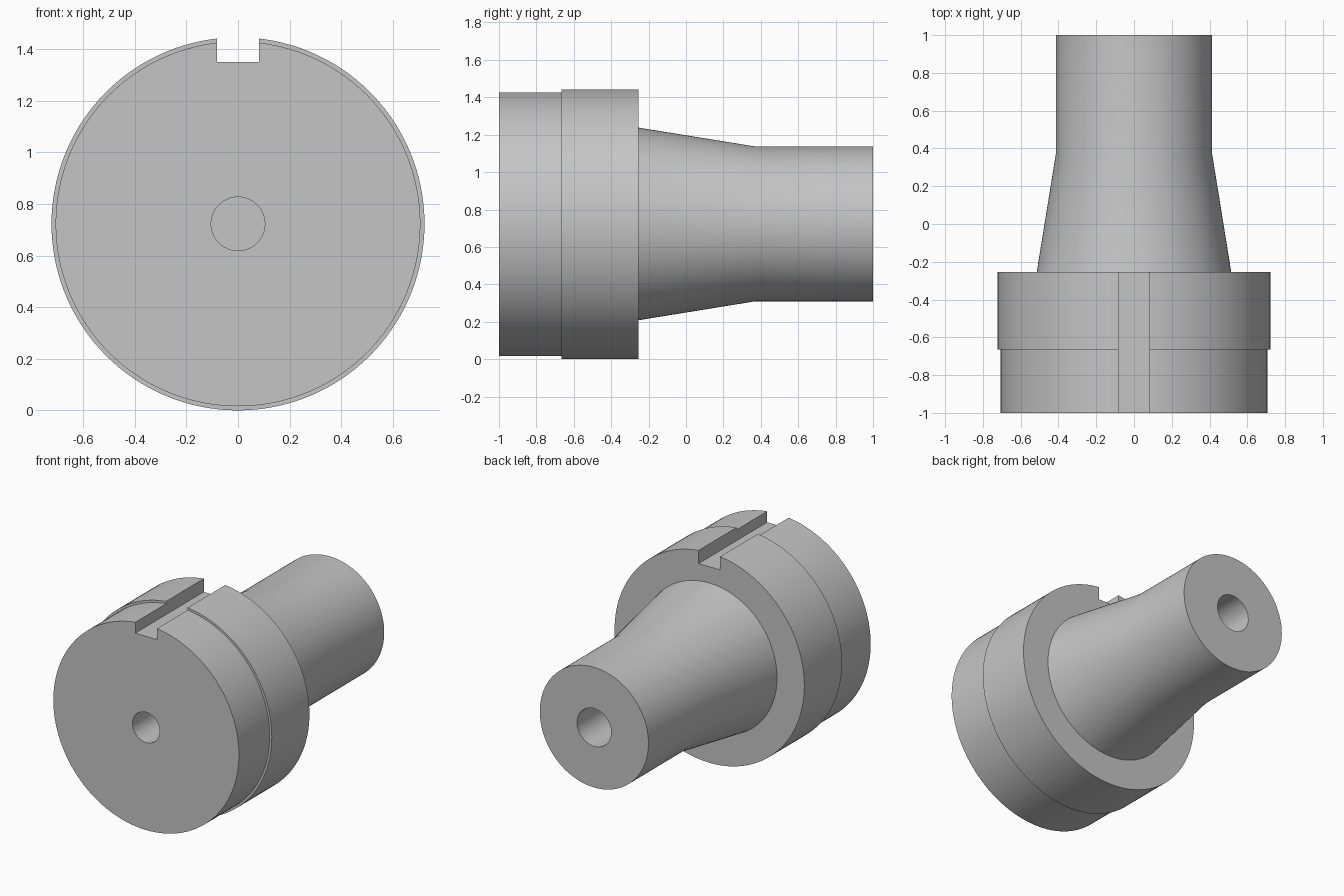
import bpy
import bmesh
import math
from mathutils import Vector

if "Cube" in bpy.data.objects:
    bpy.data.objects.remove(bpy.data.objects["Cube"], do_unlink=True)

AXIS_Z = 0.723
SEGMENTS = 128

# Plain grey metal
grey = bpy.data.materials.new("grey_metal")
grey.use_nodes = True
colour = (0.56, 0.56, 0.56, 1)
grey.diffuse_color = colour
grey.node_tree.nodes["Principled BSDF"].inputs["Base Color"].default_value = colour


def add_object(name, bm):
    bmesh.ops.recalc_face_normals(bm, faces=bm.faces)
    mesh = bpy.data.meshes.new(name)
    bm.to_mesh(mesh)
    bm.free()
    mesh.materials.append(grey)
    obj = bpy.data.objects.new(name, mesh)
    bpy.context.collection.objects.link(obj)
    return obj


def lathe(name, profile):
    """Revolve (radius, y) points around the horizontal axis."""
    bm = bmesh.new()
    verts = [bm.verts.new((r, y, AXIS_Z)) for r, y in profile]
    edges = [bm.edges.new(pair) for pair in zip(verts, verts[1:])]
    bmesh.ops.spin(bm, geom=verts + edges, cent=Vector((0, 0, AXIS_Z)),
                   axis=Vector((0, 1, 0)), angle=math.tau, steps=SEGMENTS)
    bmesh.ops.remove_doubles(bm, verts=bm.verts, dist=1e-5)
    return add_object(name, bm)


# Stepped head, tapered neck and shank, with a blind bore in each end
body = lathe("turned_body", [
    (0, -0.4), (0.104, -0.4), (0.104, -1),
    (0.707, -1), (0.707, -0.665),
    (0.723, -0.665), (0.723, -0.255),
    (0.515, -0.255), (0.414, 0.37), (0.414, 1),
    (0.13, 1), (0.13, 0.3), (0, 0.3),
])

# Keyway along the top of the head
bm = bmesh.new()
bmesh.ops.create_cube(bm, size=1)
bmesh.ops.scale(bm, vec=(0.164, 1.2, 0.3), verts=bm.verts)
bmesh.ops.translate(bm, vec=(0, -0.75, 1.5), verts=bm.verts)
cutter = add_object("keyway_cutter", bm)
cutter.hide_render = True

cut = body.modifiers.new("keyway", "BOOLEAN")
cut.operation = "DIFFERENCE"
cut.solver = "EXACT"
cut.object = cutter

bpy.ops.object.select_all(action="DESELECT")
body.select_set(True)
bpy.context.view_layer.objects.active = body
bpy.ops.object.modifier_apply(modifier=cut.name)
bpy.data.objects.remove(cutter, do_unlink=True)
bpy.ops.object.shade_smooth_by_angle(angle=math.radians(30))
